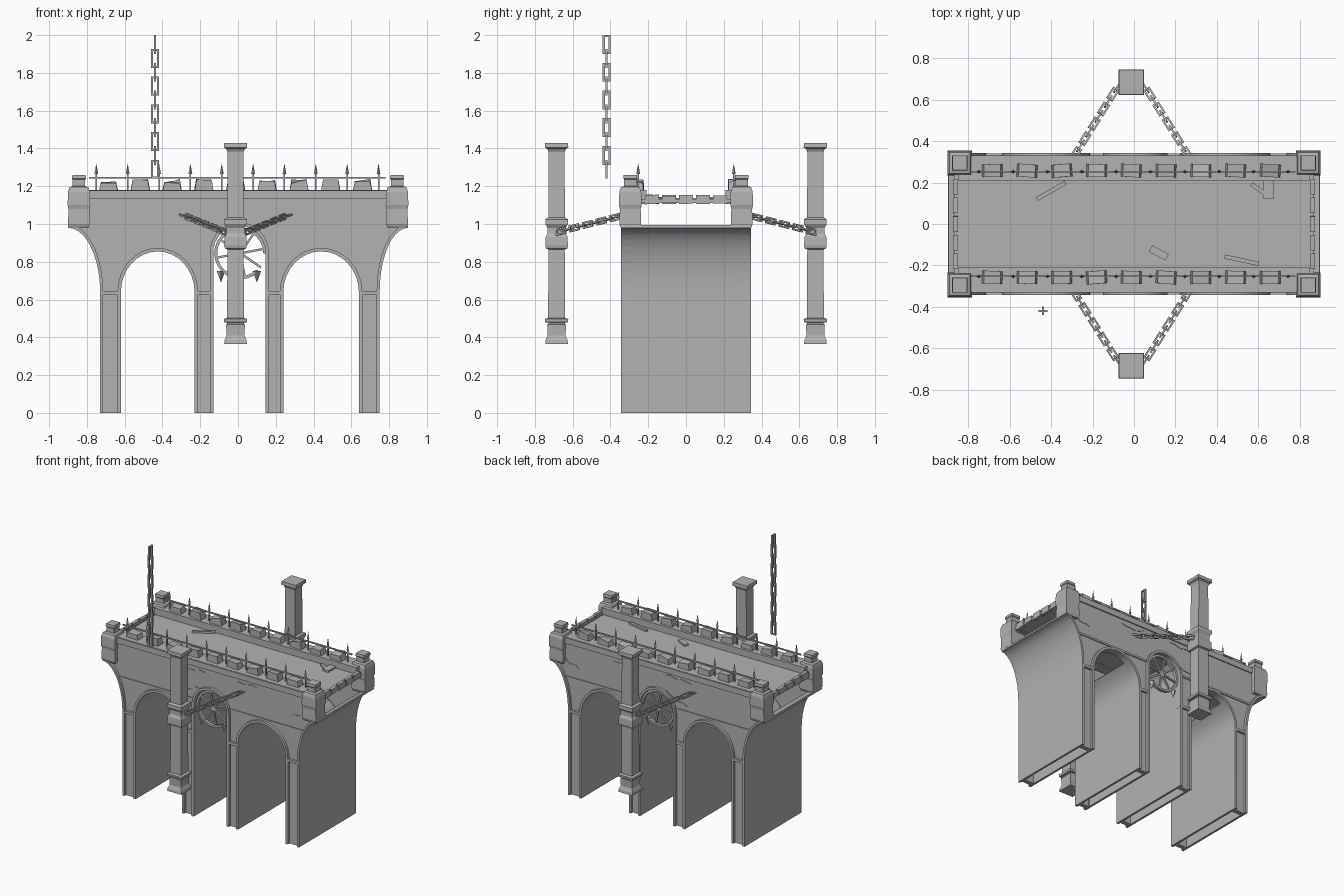
import bpy, bmesh, math, random
from mathutils import Vector, Matrix

random.seed(4)
cube = bpy.data.objects.get("Cube")
if cube:
    bpy.data.objects.remove(cube)

stone = bpy.data.materials.new("grey_stone")
stone.use_nodes = True
GREY = (0.45, 0.45, 0.45, 1)
stone.diffuse_color = GREY
stone.node_tree.nodes["Principled BSDF"].inputs["Base Color"].default_value = GREY


def finish(name, bm, smooth=False):
    bmesh.ops.recalc_face_normals(bm, faces=bm.faces)
    mesh = bpy.data.meshes.new(name)
    bm.to_mesh(mesh)
    bm.free()
    mesh.materials.append(stone)
    ob = bpy.data.objects.new(name, mesh)
    bpy.context.collection.objects.link(ob)
    if smooth:
        bpy.ops.object.select_all(action='DESELECT')
        ob.select_set(True)
        bpy.context.view_layer.objects.active = ob
        bpy.ops.object.shade_smooth_by_angle(angle=math.radians(30))
    return ob


def add_box(bm, centre, size, rot=None):
    m = Matrix.Translation(centre) @ (rot or Matrix()) @ Matrix.Diagonal((*size, 1))
    return bmesh.ops.create_cube(bm, size=1, matrix=m)['verts']


def span_box(bm, x, y, z):
    """Box from three (low, high) ranges."""
    r = (x, y, z)
    return add_box(bm, [sum(a) / 2 for a in r], [abs(a[1] - a[0]) for a in r])


def add_slab(bm, pts, y0, y1):
    """Outline in x, z extruded along y."""
    face = bm.faces.new([bm.verts.new((x, y0, z)) for x, z in pts])
    new = bmesh.ops.extrude_face_region(bm, geom=[face])['geom']
    for v in new:
        if isinstance(v, bmesh.types.BMVert):
            v.co.y = y1


def add_ribbon(bm, path, thick, y0, y1):
    """Sheet of even thickness, offset to the left of an x, z path."""
    off = []
    for i, p in enumerate(path):
        a, b = path[max(i - 1, 0)], path[min(i + 1, len(path) - 1)]
        d = Vector((b[0] - a[0], b[1] - a[1])).normalized()
        off.append((p[0] - d.y * thick, p[1] + d.x * thick))
    add_slab(bm, path + off[::-1], y0, y1)


def add_loft(bm, cx, cy, profile):
    """Square column from (half width, height) pairs."""
    rings = [[bm.verts.new((cx + sx * r, cy + sy * r, z))
              for sx, sy in ((-1, -1), (1, -1), (1, 1), (-1, 1))] for r, z in profile]
    for a, b in zip(rings, rings[1:]):
        for i in range(4):
            j = (i + 1) % 4
            bm.faces.new((a[i], a[j], b[j], b[i]))
    bm.faces.new(rings[0])
    bm.faces.new(rings[-1])


def arch(cx, half, spring, rise, n=16):
    arc = [(cx - half * math.cos(math.pi * i / n), spring + rise * math.sin(math.pi * i / n))
           for i in range(n + 1)]
    return [(cx - half, 0)] + arc + [(cx + half, 0)]


def flare(side, foot):
    """Outer end of the bridge, curving out to carry the corner posts."""
    n = 10
    w = 0.9 - foot
    return [(side * foot, 0)] + [
        (side * (0.9 - w * math.cos(t)), 0.64 + 0.34 * math.sin(t))
        for t in (math.pi / 2 * i / n for i in range(n + 1))]


arches = [arch(-0.425, 0.195, 0.64, 0.215), arch(0.007, 0.138, 0.85, 0.14),
          arch(0.44, 0.2, 0.64, 0.215)]
ends = [flare(-1, 0.73), flare(1, 0.75)]

# Side walls with three arched openings
for side, name in ((-1, "front"), (1, "back")):
    outline = ends[0] + [(-0.88, 1.18), (0.88, 1.18)] + ends[1][::-1]
    for a in arches[::-1]:
        outline += a[::-1]
    bm = bmesh.new()
    add_slab(bm, outline, side * 0.29, side * 0.323)
    finish(name + "_wall", bm)

    # Raised arch rings
    bm = bmesh.new()
    for a in arches:
        add_ribbon(bm, a, 0.018, side * 0.285, side * 0.343)
    finish(name + "_arch_rings", bm, True)

    # Parapet, string courses and imposts
    bm = bmesh.new()
    span_box(bm, (-0.85, 0.85), (side * 0.208, side * 0.318), (1.105, 1.18))
    span_box(bm, (-0.85, 0.85), (side * 0.29, side * 0.331), (1.135, 1.178))
    for x in ((-0.78, -0.14), (0.155, 0.79)):
        span_box(bm, x, (side * 0.3, side * 0.33), (0.875, 0.89))
    for x in ((-0.73, -0.62), (-0.23, -0.13), (0.145, 0.24), (0.64, 0.75)):
        span_box(bm, x, (side * 0.3, side * 0.34), (0.625, 0.645))
    finish(name + "_parapet_and_courses", bm)

    # Worn merlons
    bm = bmesh.new()
    for i in range(9):
        tilt = Matrix.Rotation(random.uniform(-0.08, 0.08), 4, 'Z')
        verts = add_box(bm, (-0.685 + i * 0.168, side * 0.258, 1.2), (0.1, 0.062, 0.05), tilt)
        for v in verts:
            if v.co.z > 1.2:
                v.co.x += 0.2 * (-0.685 + i * 0.168 - v.co.x)
                v.co.z += random.uniform(-0.012, 0.014)
    finish(name + "_merlons", bm)

    # Spiked railing
    bm = bmesh.new()
    span_box(bm, (-0.79, 0.78), (side * 0.249, side * 0.257), (1.24, 1.25))
    for i in range(10):
        x = -0.75 + i * 0.166
        span_box(bm, (x - 0.004, x + 0.004), (side * 0.249, side * 0.257), (1.17, 1.27))
        bmesh.ops.create_cone(bm, cap_ends=True, segments=4, radius1=0.01, radius2=0, depth=0.055,
                              matrix=Matrix.Translation((x, side * 0.253, 1.293)))
    finish(name + "_spiked_railing", bm)

    # Broken wheel in the middle arch
    bm = bmesh.new()
    c = Vector((0.012, side * 0.31, 0.845))
    n = 24
    ring = [(c.x + 0.138 * math.cos(math.tau * i / n), c.z + 0.138 * math.sin(math.tau * i / n))
            for i in range(n - 2)]
    add_ribbon(bm, ring, 0.016, c.y - 0.012, c.y + 0.012)
    for k in range(4):
        turn = Matrix.Rotation(math.pi / 4 * k + 0.6, 4, 'Y')
        add_box(bm, c, (0.265, 0.012, 0.012), turn)
    for x in (-0.09, 0.1):
        m = Matrix.Translation((x, c.y, 0.72)) @ Matrix.Rotation(math.pi, 4, 'X')
        bmesh.ops.create_cone(bm, cap_ends=True, segments=4, radius1=0.022, radius2=0,
                              depth=0.06, matrix=m)
    finish(name + "_broken_wheel", bm)

    # Jagged cracks standing slightly proud of the wall
    bm = bmesh.new()
    for x, z, length in ((-0.27, 1.1, 0.22), (-0.24, 0.92, 0.18), (0.18, 1.1, 0.2), (0.67, 0.96, 0.15)):
        top = [(x + length * i / 5, z + random.uniform(0, 0.025) + 0.012 * i * (length < 0.2))
               for i in range(6)]
        low = [(px, pz - 0.003 - 0.012 * (0 < i < 5)) for i, (px, pz) in enumerate(top)]
        add_slab(bm, top + low[::-1], side * 0.32, side * 0.327)
    finish(name + "_wall_cracks", bm)

# Pier sheets running the full depth under the bridge
bm = bmesh.new()
add_ribbon(bm, ends[0], -0.016, -0.343, 0.343)
add_ribbon(bm, ends[1], 0.016, -0.343, 0.343)
for a in arches:
    add_ribbon(bm, a[:7], 0.016, -0.343, 0.343)
    add_ribbon(bm, a[-7:], 0.016, -0.343, 0.343)
finish("pier_sheets", bm, True)

# Deck with edging, broken end kerbs and loose planks
bm = bmesh.new()
span_box(bm, (-0.87, 0.87), (-0.25, 0.25), (1.112, 1.13))
finish("deck", bm)
bm = bmesh.new()
for sx in (-1, 1):
    span_box(bm, (sx * 0.84, sx * 0.85), (-0.21, 0.21), (1.12, 1.137))
    for i in range(5):
        h = random.uniform(0.015, 0.025)
        add_box(bm, (sx * 0.862, -0.18 + i * 0.09, 1.13), (0.025, 0.075, h * 2),
                Matrix.Rotation(random.uniform(-0.06, 0.06), 4, 'X'))
finish("end_kerbs", bm)
bm = bmesh.new()
for x, y, length, width, angle in ((-0.4, 0.16, 0.16, 0.02, 30), (0.12, -0.14, 0.09, 0.035, -28),
                                   (0.65, 0.165, 0.09, 0.05, 90), (0.6, 0.17, 0.08, 0.02, -35),
                                   (0.52, -0.175, 0.17, 0.02, -12)):
    add_box(bm, (x, y, 1.137), (length, width, 0.014), Matrix.Rotation(math.radians(angle), 4, 'Z'))
finish("loose_planks", bm)

# Corner posts
POST = [(0.05, 0.98), (0.058, 1.0), (0.055, 1.08), (0.06, 1.1), (0.058, 1.17), (0.05, 1.195),
        (0.033, 1.2), (0.033, 1.235), (0.037, 1.24), (0.035, 1.26)]
for sx, xn in ((-1, "right"), (1, "left")):
    for sy, yn in ((-1, "front"), (1, "back")):
        bm = bmesh.new()
        add_loft(bm, sx * 0.842, sy * 0.295, POST)
        finish(f"{yn}_{xn}_corner_post", bm)

# Hanging pillars
PILLAR = [(0.06, 0.365), (0.058, 0.385), (0.047, 0.41), (0.05, 0.468), (0.044, 0.47), (0.044, 0.478),
          (0.06, 0.48), (0.062, 0.497), (0.045, 0.503), (0.043, 0.865), (0.056, 0.87), (0.06, 0.885),
          (0.058, 0.93), (0.048, 0.95), (0.048, 0.98), (0.06, 1.0), (0.06, 1.025), (0.044, 1.035),
          (0.042, 1.38), (0.05, 1.398), (0.062, 1.405), (0.06, 1.43)]


def chain(name, a, b, count, length, width, wire):
    """Square-cornered links, each turned a quarter from the last."""
    a, b = Vector(a), Vector(b)
    d = (b - a).normalized()
    aim = d.to_track_quat('Z', 'Y').to_matrix().to_4x4()
    if abs(d.z) > 0.99:
        aim = Matrix()
    a, b = a + d * length / 2, b - d * length / 2
    bm = bmesh.new()
    for i in range(count):
        m = Matrix.Translation(a.lerp(b, i / (count - 1))) @ aim @ Matrix.Rotation(math.pi / 2 * i, 4, 'Z')
        for s in (-1, 1):
            add_box(bm, m @ Vector((s * (width - wire) / 2, 0, 0)), (wire, wire, length), m.to_3x3().to_4x4())
            add_box(bm, m @ Vector((0, 0, s * (length - wire) / 2)), (width, wire, wire), m.to_3x3().to_4x4())
    finish(name, bm)


for sy, yn in ((-1, "front"), (1, "back")):
    bm = bmesh.new()
    add_loft(bm, -0.013, sy * 0.685, PILLAR)
    finish(yn + "_pillar", bm)
    for sx, xn in ((-1, "right"), (1, "left")):
        chain(f"{yn}_{xn}_chain", (sx * 0.285 - 0.013, sy * 0.315, 1.05),
              (sx * 0.05 - 0.013, sy * 0.69, 0.955), 10, 0.064, 0.036, 0.009)

# Loose chain hanging from above
chain("hanging_chain", (-0.44, -0.42, 1.24), (-0.44, -0.42, 2.0), 10, 0.1, 0.042, 0.011)
